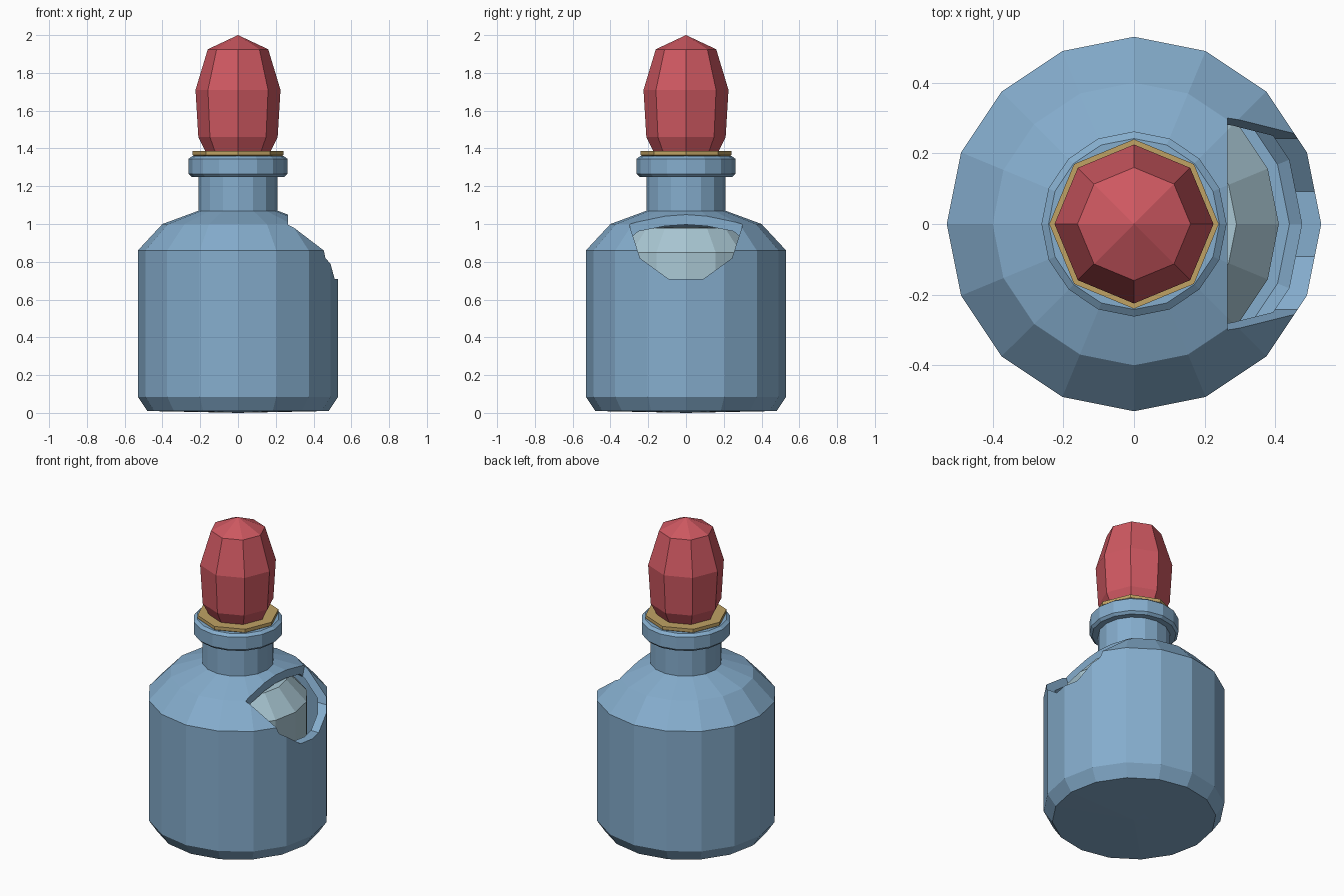
import bpy, bmesh, math

if "Cube" in bpy.data.objects:
    bpy.data.objects.remove(bpy.data.objects["Cube"])


def srgb(r, g, b):
    return tuple(((c / 255 + 0.055) / 1.055) ** 2.4 for c in (r, g, b)) + (1.0,)


def material(name, rgb):
    m = bpy.data.materials.new(name)
    m.diffuse_color = srgb(*rgb)
    m.use_nodes = True
    m.node_tree.nodes["Principled BSDF"].inputs["Base Color"].default_value = m.diffuse_color
    return m


def lathe(name, profile, sides, mat):
    """Revolve (radius, z) points around z; radius 0 becomes a single tip."""
    bm = bmesh.new()
    rings = []
    for r, z in profile:
        if r == 0:
            rings.append([bm.verts.new((0, 0, z))] * sides)
        else:
            rings.append([bm.verts.new((r * math.cos(2 * math.pi * i / sides),
                                        r * math.sin(2 * math.pi * i / sides), z))
                          for i in range(sides)])
    for a, b in zip(rings, rings[1:]):
        for i in range(sides):
            j = (i + 1) % sides
            corners = []
            for v in (a[i], a[j], b[j], b[i]):
                if v not in corners:
                    corners.append(v)
            bm.faces.new(corners)
    bmesh.ops.recalc_face_normals(bm, faces=bm.faces)
    me = bpy.data.meshes.new(name)
    bm.to_mesh(me)
    bm.free()
    ob = bpy.data.objects.new(name, me)
    bpy.context.collection.objects.link(ob)
    me.materials.append(mat)
    return ob


glass = material("blue_glass", (133, 173, 205))
pale = material("pale_liquid", (170, 200, 212))
red = material("red_stopper", (206, 88, 97))
gold = material("gold_collar", (192, 162, 100))

# Hollow bottle: outer wall upward, lip, then inner wall downward
bottle = lathe("bottle", [
    (0, 0.0), (0.09, 0.002), (0.48, 0.01), (0.53, 0.085), (0.53, 0.86),
    (0.40, 1.0), (0.21, 1.07), (0.21, 1.25), (0.247, 1.25), (0.262, 1.265),
    (0.262, 1.345), (0.242, 1.36), (0.155, 1.36), (0.155, 1.035),
    (0.365, 0.962), (0.475, 0.84), (0.475, 0.10), (0.44, 0.06), (0, 0.06),
], 16, glass)

# Ten-sided opening through the right shoulder
bpy.ops.mesh.primitive_cylinder_add(vertices=10, radius=0.3, depth=0.6,
                                    location=(0.565, 0, 0.995),
                                    rotation=(0, math.pi / 2, 0))
cutter = bpy.context.object
cutter.name = "opening_cutter"
cutter.hide_render = True
# Turn the ten-sided section so that a flat lies at the bottom
for v in cutter.data.vertices:
    x, y = v.co.x, v.co.y
    a = math.pi / 10
    lowest = min(w.co.x for w in cutter.data.vertices)
for w in cutter.data.vertices:
    k = round(math.atan2(w.co.y, w.co.x) / (2 * a) - 0.01)
    w.co.x, w.co.y = 0.3 * math.cos((2 * k + 1) * a), 0.3 * math.sin((2 * k + 1) * a)
cutter.data.materials.append(glass)

cut = bottle.modifiers.new("opening", 'BOOLEAN')
cut.operation = 'DIFFERENCE'
cut.solver = 'EXACT'
cut.object = cutter
bpy.ops.object.select_all(action='DESELECT')
bottle.select_set(True)
bpy.context.view_layer.objects.active = bottle
bpy.ops.object.modifier_apply(modifier=cut.name)
bpy.data.objects.remove(cutter)

# Liquid inside the bottle
lathe("liquid", [(0, 0.1), (0.41, 0.1), (0.41, 0.85), (0.29, 0.98), (0, 0.985)], 16, pale)

# Collar and faceted stopper
lathe("collar", [(0, 1.355), (0.225, 1.355), (0.24, 1.365), (0.24, 1.386), (0, 1.386)], 8, gold)
lathe("stopper", [(0, 1.38), (0.17, 1.38), (0.21, 1.46), (0.225, 1.71),
                  (0.16, 1.925), (0, 2.0)], 8, red)
